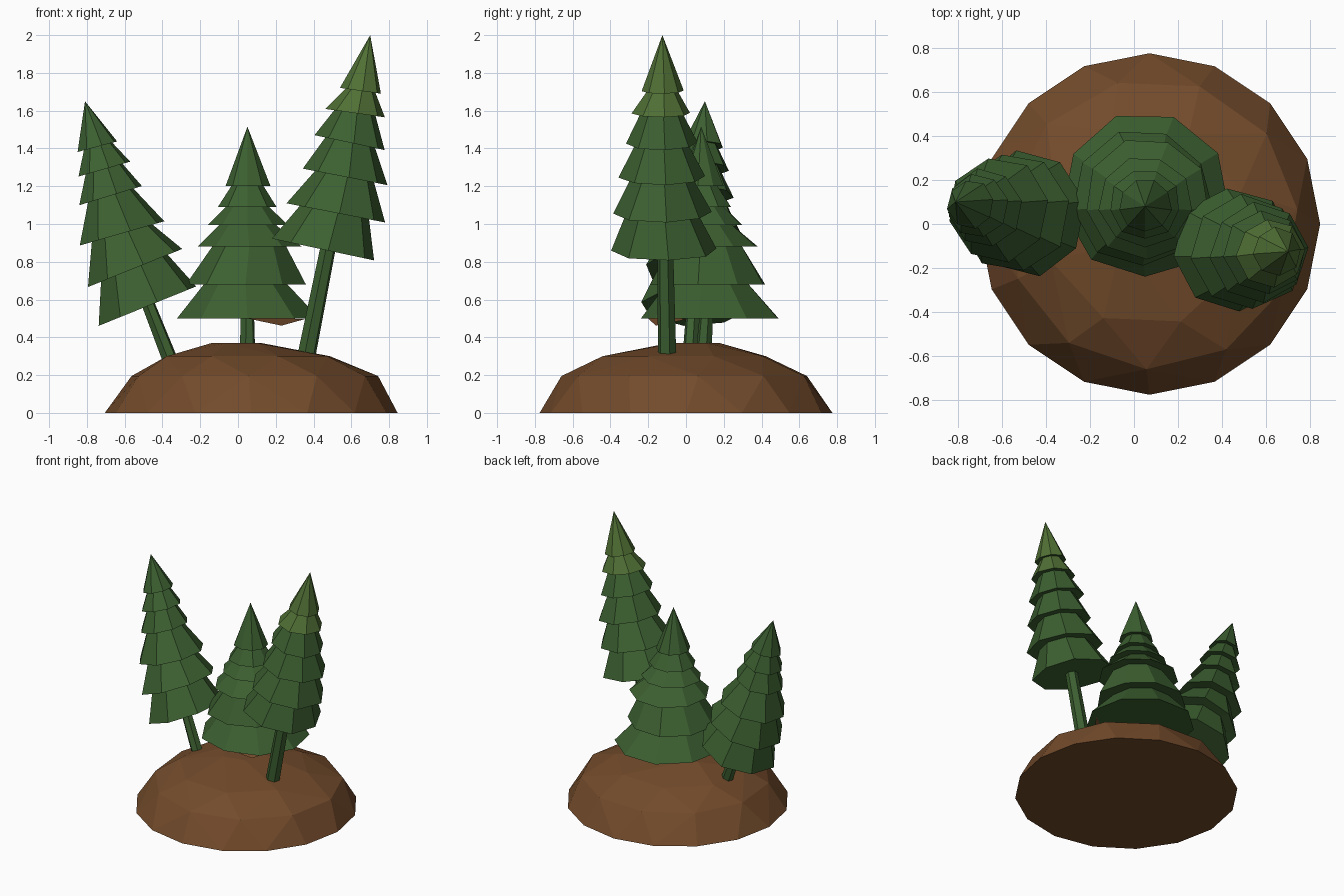
import bpy, bmesh, math, random
from mathutils import Vector

if "Cube" in bpy.data.objects:
    bpy.data.objects.remove(bpy.data.objects["Cube"])

random.seed(4)


def material(name, rgb):
    m = bpy.data.materials.new(name)
    m.diffuse_color = (*rgb, 1)
    m.use_nodes = True
    m.node_tree.nodes["Principled BSDF"].inputs["Base Color"].default_value = m.diffuse_color
    return m


GREEN = material("pine_green", (0.045, 0.115, 0.03))
LIGHT = material("light_green", (0.08, 0.16, 0.035))
BROWN = material("earth_brown", (0.17, 0.07, 0.024))


def finish(bm, name, mats):
    bmesh.ops.recalc_face_normals(bm, faces=bm.faces)
    me = bpy.data.meshes.new(name)
    bm.to_mesh(me)
    bm.free()
    for m in mats:
        me.materials.append(m)
    ob = bpy.data.objects.new(name, me)
    bpy.context.collection.objects.link(ob)


def ring(bm, c, r, n, tilt=0.0, phase=0.0, jitter=0.0):
    t = math.radians(tilt)
    verts = []
    for i in range(n):
        a = phase + 2 * math.pi * i / n
        k = r * (1 + random.uniform(-jitter, jitter))
        verts.append(bm.verts.new(Vector(c) + k * Vector(
            (math.cos(a) * math.cos(t), math.sin(a), math.cos(a) * math.sin(t)))))
    return verts


def bridge(bm, a, b):
    n = len(a)
    return [bm.faces.new((a[i], a[(i + 1) % n], b[(i + 1) % n], b[i])) for i in range(n)]


def foliage(name, tiers, apex, n, phase=0.0, light_from=99):
    """Stack of flared skirts; tiers are (x, y, z, radius, tilt)."""
    bm = bmesh.new()
    neck = None
    for i, (x, y, z, r, tilt) in enumerate(tiers):
        rim = ring(bm, (x, y, z), r, n, tilt, phase, 0.035)
        if neck:
            bridge(bm, neck, rim)
        else:
            bm.faces.new(rim[::-1])
        if i + 1 < len(tiers):
            nx, ny, nz, nr, nt = tiers[i + 1]
            neck = ring(bm, (nx, ny, nz + 0.005), nr * 0.7, n, nt, phase)
            faces = bridge(bm, rim, neck)
        else:
            tip = bm.verts.new(apex)
            faces = [bm.faces.new((rim[j], rim[(j + 1) % n], tip)) for j in range(n)]
        if i >= light_from:
            for f in faces:
                f.material_index = 1
    finish(bm, name, [GREEN, LIGHT])


def trunk(name, base, top, r, tilt):
    bm = bmesh.new()
    a = ring(bm, base, r, 6, tilt, 0.3)
    b = ring(bm, top, r * 0.85, 6, tilt, 0.3)
    bridge(bm, a, b)
    bm.faces.new(a[::-1])
    bm.faces.new(b)
    finish(bm, name, [GREEN])


# Faceted earth mound
bm = bmesh.new()
for c, r, n, ph in [((0.07, 0, 0), 0.775, 16, 0), ((0.085, 0, 0.195), 0.66, 11, 0.1),
                    ((0.055, -0.01, 0.30), 0.46, 8, 0.35), ((0.0, 0.04, 0.37), 0.14, 5, 0.5)]:
    ring(bm, c, r, n, 0, ph)
bmesh.ops.convex_hull(bm, input=bm.verts)
bmesh.ops.dissolve_limit(bm, angle_limit=0.02, verts=bm.verts, edges=bm.edges)
finish(bm, "mound", [BROWN])

# Left tree, leaning left
trunk("left_trunk", (-0.355, 0.02, 0.27), (-0.485, 0.04, 0.60), 0.042, 20)
foliage("left_foliage", [
    (-0.48, 0.045, 0.565, 0.285, 22), (-0.55, 0.05, 0.765, 0.275, 22),
    (-0.615, 0.06, 0.95, 0.24, 16), (-0.675, 0.07, 1.15, 0.18, 17),
    (-0.71, 0.08, 1.29, 0.145, 16), (-0.742, 0.09, 1.41, 0.11, 15)],
    (-0.81, 0.10, 1.65), 8, 0.2)

# Centre tree, upright
trunk("centre_trunk", (0.05, 0.095, 0.34), (0.05, 0.11, 0.55), 0.042, 0)
foliage("centre_foliage", [
    (0.05, 0.13, 0.50, 0.375, 0), (0.04, 0.12, 0.68, 0.315, 0),
    (0.06, 0.11, 0.88, 0.28, 0), (0.05, 0.10, 0.995, 0.21, 0),
    (0.05, 0.09, 1.09, 0.16, 0), (0.05, 0.085, 1.20, 0.12, 0)],
    (0.05, 0.08, 1.515), 9, math.pi / 6)

# Small brown flap under the centre tree's front right rim
bm = bmesh.new()
bm.faces.new([bm.verts.new(p) for p in
              [(0.05, -0.2, 0.50), (0.23, -0.16, 0.462), (0.36, 0.02, 0.498)]])
finish(bm, "brown_flap", [BROWN])

# Right tree, tallest, leaning right with a light top
trunk("right_trunk", (0.36, -0.10, 0.29), (0.48, -0.11, 0.89), 0.05, -12)
foliage("right_foliage", [
    (0.45, -0.12, 0.865, 0.285, -12), (0.512, -0.13, 1.06, 0.265, -11),
    (0.565, -0.13, 1.25, 0.225, -11), (0.595, -0.13, 1.43, 0.19, -12),
    (0.62, -0.13, 1.587, 0.155, -8), (0.65, -0.125, 1.705, 0.11, -8)],
    (0.70, -0.125, 2.0), 8, 0.1, light_from=4)
